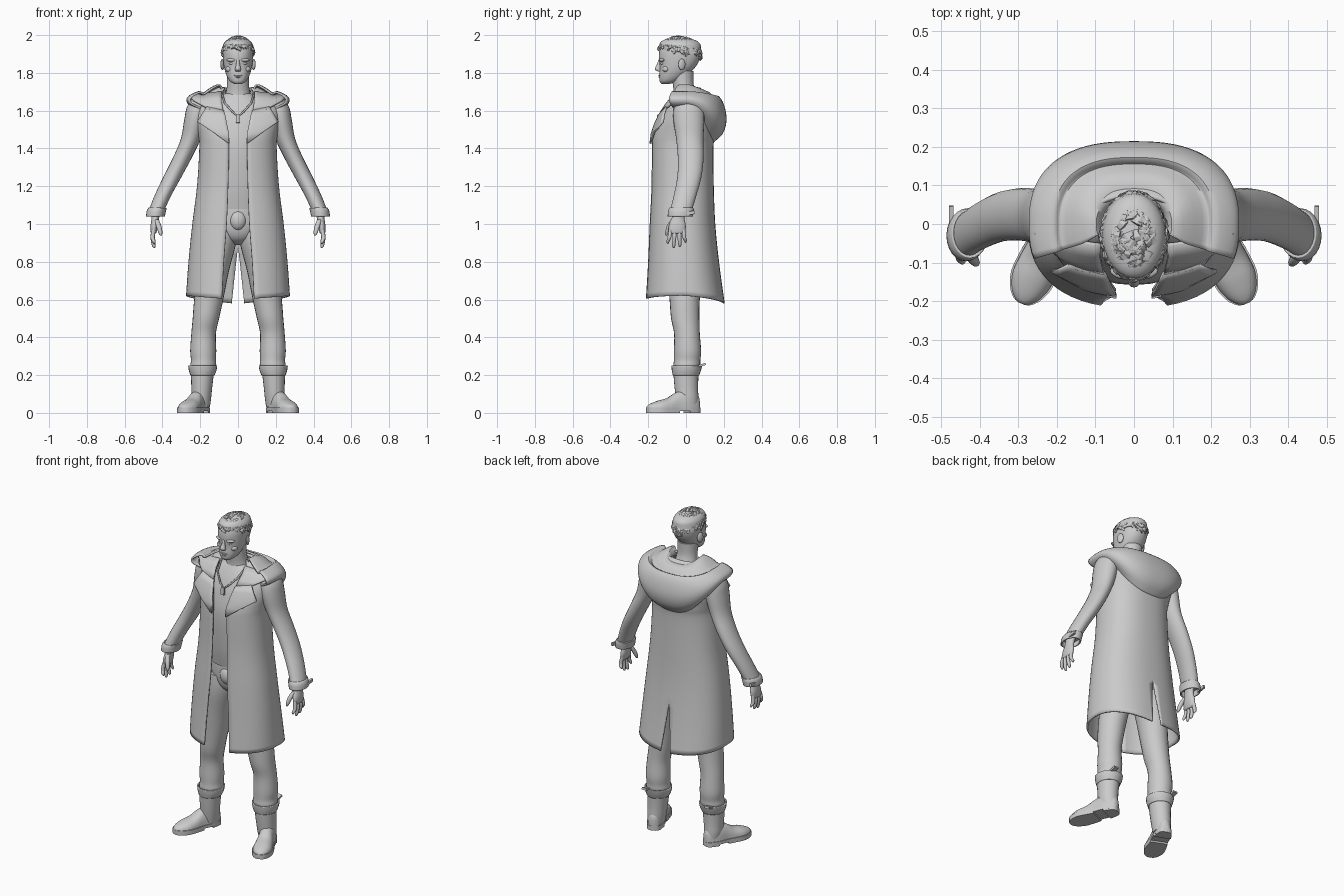
import bpy, bmesh, math, random
from mathutils import Vector, Matrix

if "Cube" in bpy.data.objects:
    bpy.data.objects.remove(bpy.data.objects["Cube"])

random.seed(4)


def spow(v, e):
    return math.copysign(abs(v) ** e, v)


def spline(rows, n=4):
    """Catmull-Rom samples through tuples of numbers."""
    out = []
    for i in range(len(rows) - 1):
        a, b, c, d = rows[max(i - 1, 0)], rows[i], rows[i + 1], rows[min(i + 2, len(rows) - 1)]
        for k in range(n):
            t = k / n
            out.append([0.5 * (2 * q + (r - p) * t + (2 * p - 5 * q + 4 * r - s) * t * t
                        + (3 * q - p - 3 * r + s) * t ** 3) for p, q, r, s in zip(a, b, c, d)])
    return out + [list(rows[-1])]


def finish(name, bm, mirror=False, thick=0, angle=45):
    bmesh.ops.recalc_face_normals(bm, faces=bm.faces)
    me = bpy.data.meshes.new(name)
    bm.to_mesh(me)
    bm.free()
    me.shade_smooth()
    me.set_sharp_from_angle(angle=math.radians(angle))
    ob = bpy.data.objects.new(name, me)
    bpy.context.collection.objects.link(ob)
    if mirror:
        ob.modifiers.new("mirror", 'MIRROR').merge_threshold = 0.0005
    if thick:
        m = ob.modifiers.new("cloth", 'SOLIDIFY')
        m.thickness, m.offset = thick, 0
    return ob


def grid(name, rings, closed=False, cap=False, **kw):
    bm = bmesh.new()
    vs = [[bm.verts.new(p) for p in r] for r in rings]
    n = len(vs[0])
    for a, b in zip(vs, vs[1:]):
        for i in range(n if closed else n - 1):
            j = (i + 1) % n
            bm.faces.new((a[i], a[j], b[j], b[i]))
    if cap:
        bm.faces.new(vs[0])
        bm.faces.new(vs[-1])
    return finish(name, bm, **kw)


def tube(name, rows, n=24, e=1.0, cap=True, steps=4, **kw):
    """Loft of level rings; each row is z, x, y, half width, half depth."""
    ang = [2 * math.pi * i / n for i in range(n)]
    rings = [[(x + rx * spow(math.cos(a), e), y + ry * spow(math.sin(a), e), z) for a in ang]
             for z, x, y, rx, ry in spline(rows, steps)]
    return grid(name, rings, closed=True, cap=cap, **kw)


def ball(name, loc, size, rot=0, **kw):
    bm = bmesh.new()
    bmesh.ops.create_uvsphere(bm, u_segments=16, v_segments=10, radius=1, matrix=Matrix.Translation(loc)
                              @ Matrix.Rotation(rot, 4, 'Z') @ Matrix.Diagonal((*size, 1)))
    return finish(name, bm, **kw)


def box(name, loc, size, rot, **kw):
    bm = bmesh.new()
    bmesh.ops.create_cube(bm, size=1, matrix=Matrix.Translation(loc)
                          @ Matrix.Rotation(rot, 4, 'X') @ Matrix.Diagonal((*size, 1)))
    return finish(name, bm, **kw)


# Head, neck and face
tube("head", [(1.742, 0, -.108, .02, .022), (1.755, 0, -.092, .042, .047), (1.785, 0, -.07, .06, .072),
              (1.83, 0, -.045, .074, .094), (1.88, 0, -.034, .08, .11), (1.92, 0, -.032, .08, .108),
              (1.95, 0, -.03, .07, .095), (1.975, 0, -.03, .045, .065), (1.985, 0, -.03, .012, .02)], 32, .92)
tube("neck", [(1.63, 0, .0, .085, .07), (1.69, 0, -.005, .066, .06), (1.74, 0, -.015, .058, .055),
              (1.81, 0, -.02, .058, .06)])
tube("nose", [(1.872, 0, -.137, .008, .008), (1.845, 0, -.142, .01, .012), (1.82, 0, -.148, .016, .017),
              (1.808, 0, -.14, .013, .01)], 12)
ball("brow", (.035, -.128, 1.868), (.028, .014, .009), .3, mirror=True)
ball("eye", (.033, -.123, 1.85), (.014, .012, .008), mirror=True)
ball("cheek", (.042, -.105, 1.82), (.024, .02, .018), mirror=True)
ball("upper_lip", (0, -.136, 1.786), (.024, .01, .005))
ball("lower_lip", (0, -.134, 1.778), (.02, .011, .006))
ball("chin", (0, -.122, 1.758), (.024, .018, .013))
ball("ear", (.082, -.022, 1.845), (.009, .02, .03), .4, mirror=True)

# Curly hair: a cap covered in bent tufts
tube("hair_cap", [(1.9, 0, .0, .08, .083), (1.93, 0, -.025, .082, .105), (1.955, 0, -.033, .076, .107),
                  (1.975, 0, -.035, .055, .08), (1.985, 0, -.035, .015, .025)])
bm = bmesh.new()
count = 0
while count < 230:
    d = Vector([random.gauss(0, 1) for _ in range(3)]).normalized()
    if d.z < -.15 + .6 * max(0, -d.y) + .3 * abs(d.x):
        continue
    count += 1
    base = Vector((d.x * .081, -.037 + d.y * .113, 1.889 + d.z * .097))
    t = d.cross(Vector([random.uniform(-1, 1) for _ in range(3)])).normalized()
    side = d.cross(t)
    prev = None
    for k in range(5):
        u = k / 2 - 1
        c = base + t * u * .019 + d * (.011 * (1 - u * u) - .003)
        w, h = .009 * (1 - .35 * abs(u)), .004
        ring = [bm.verts.new(c + side * sx * w + d * sz * h) for sx, sz in ((1, 1), (-1, 1), (-1, -1), (1, -1))]
        if prev:
            for i in range(4):
                bm.faces.new((prev[i], prev[(i + 1) % 4], ring[(i + 1) % 4], ring[i]))
        else:
            bm.faces.new(ring)
        prev = ring
    bm.faces.new(prev)
finish("hair_tufts", bm, angle=30)

# Shirt, trousers and necklace
tube("shirt", [(1.08, 0, -.012, .155, .118), (1.2, 0, -.018, .16, .13), (1.4, 0, -.02, .175, .138),
               (1.52, 0, -.008, .185, .13), (1.6, 0, 0, .175, .11), (1.65, 0, 0, .13, .085),
               (1.69, 0, 0, .07, .06)], 32, .9)
tube("trouser_hips", [(1.15, 0, -.01, .145, .11), (1.05, 0, -.01, .155, .115), (.97, 0, -.008, .15, .11),
                      (.92, 0, -.005, .1, .09), (.89, 0, 0, .03, .05)], 28)
ball("trouser_fly", (0, -.105, 1.02), (.045, .035, .055))
tube("trouser_leg", [(1.0, .085, -.008, .08, .105), (.9, .1, -.01, .09, .105), (.75, .13, -.005, .082, .095),
                     (.6, .155, -.007, .077, .08), (.5, .17, -.004, .07, .075), (.42, .182, .005, .065, .068),
                     (.33, .184, .008, .069, .072), (.28, .183, .006, .066, .07), (.25, .184, .004, .068, .07),
                     (.21, .188, 0, .055, .058)], mirror=True)
cord = bpy.data.curves.new("necklace_cord", 'CURVE')
cord.dimensions, cord.bevel_depth = '3D', .005
half = [(.0, .065, 1.70), (.07, .035, 1.705), (.085, -.04, 1.69), (.07, -.1, 1.64), (.03, -.13, 1.595)]
pts = half + [(0, -.143, 1.57)] + [(-x, y, z) for x, y, z in half[:0:-1]]
sp = cord.splines.new('POLY')
sp.points.add(len(pts) - 1)
for p, q in zip(sp.points, pts):
    p.co = (*q, 1)
sp.use_cyclic_u = True
bpy.context.collection.objects.link(bpy.data.objects.new("necklace_cord", cord))
box("pendant", (0, -.148, 1.558), (.022, .012, .045), -.1)

# Open coat body with back slit: z, half width, front y, back y, opening half width
COAT = [(.6, .27, -.213, .2, .085), (.8, .257, -.2, .17, .075), (1.0, .237, -.19, .15, .06),
        (1.2, .212, -.18, .142, .052), (1.4, .2, -.178, .14, .048), (1.47, .205, -.172, .148, .05),
        (1.55, .222, -.145, .15, .07), (1.62, .222, -.105, .14, .09), (1.68, .17, -.06, .11, .09),
        (1.72, .1, -.03, .07, .07)]
E = .85
rings = []
for z, hw, yf, yb, op in spline(COAT, 5):
    a0 = math.asin((op / hw) ** (1 / E))
    ring = []
    for i in range(29):
        a = a0 + (math.pi - a0) * i / 28
        x = hw * abs(math.sin(a)) ** E if i < 28 else 0
        y = (yf + yb) / 2 - (yb - yf) / 2 * spow(math.cos(a), E)
        slit = max(0, .88 - z) * .12
        hem = max(0, 1 - (z - .6) / .2)
        ring.append((max(x, slit), y, z + hem * (.02 * math.sin(a) - .02 * max(0, -math.cos(a)))))
    rings.append(ring)
grid("coat_body", rings, mirror=True, thick=.01)


def chest_y(x, z):
    """Front of the coat, slightly flattened, for laying lapels on."""
    for a, b in zip(COAT, COAT[1:]):
        if a[0] <= z <= b[0]:
            t = (z - a[0]) / (b[0] - a[0])
            hw, yf, yb = [a[i] + (b[i] - a[i]) * t for i in (1, 2, 3)]
            s = min(.95, .78 * x / hw) ** (1 / E)
            return (yf + yb) / 2 - (yb - yf) / 2 * math.sqrt(1 - s * s) ** E


def flap(name, pairs):
    rows = []
    for x0, z0, x1, z1 in pairs:
        row = []
        for i in range(9):
            x, z = x0 + (x1 - x0) * i / 8, z0 + (z1 - z0) * i / 8
            row.append((x, chest_y(x, z) - .014, z))
        rows.append(row)
    grid(name, rows, mirror=True, thick=.01)


# Notched lapels and collar
flap("lapel", [(.045, 1.425, .055, 1.43), (.048, 1.48, .13, 1.485), (.058, 1.53, .215, 1.54),
               (.066, 1.57, .19, 1.58), (.075, 1.6, .165, 1.62)])
flap("collar", [(.078, 1.6, .15, 1.605), (.083, 1.63, .205, 1.635), (.088, 1.66, .235, 1.65),
                (.086, 1.7, .258, 1.68)])

# Hood lying on the back: profile at the spine blends to profile at the shoulder
SPINE = [(.055, 1.66), (.07, 1.70), (.12, 1.695), (.155, 1.655), (.172, 1.672), (.198, 1.625),
         (.21, 1.55), (.19, 1.48), (.135, 1.43)]
SHOULDER = [(.085, 1.70), (.1, 1.735), (.14, 1.72), (.19, 1.688), (.21, 1.698), (.25, 1.68),
            (.268, 1.66), (.255, 1.635), (.2, 1.61)]
rows = []
for (b, zb), (s, zs) in zip(spline(SPINE, 3), spline(SHOULDER, 3)):
    row = []
    for i in range(49):
        a = math.radians(-110 + 220 * i / 48)
        w = max(0, math.cos(a)) ** 1.5
        row.append((s * spow(math.sin(a), .8), b * spow(math.cos(a), .8), zb * w + zs * (1 - w)))
    rows.append(row)
grid("hood", rows, thick=.01)

# Sleeves with turned cuffs
tube("sleeve", [(1.69, .165, .02, .015, .02), (1.67, .185, .018, .05, .058), (1.62, .212, .015, .058, .078),
                (1.55, .225, .015, .06, .082), (1.45, .25, .02, .053, .072), (1.35, .295, .025, .05, .068),
                (1.25, .347, .018, .048, .064), (1.15, .398, -.005, .044, .06), (1.07, .432, -.027, .041, .058)],
     mirror=True)
tube("cuff", [(1.085, .425, -.024, .044, .06), (1.07, .432, -.027, .047, .064), (1.04, .437, -.03, .046, .063)],
     cap=False, mirror=True, thick=.008)
box("cuff_tab", (.474, .02, 1.058), (.012, .055, .018), .15, mirror=True)

# Hands
tube("palm", [(1.07, .433, -.035, .024, .032), (1.03, .438, -.042, .02, .034), (.99, .443, -.046, .02, .045),
              (.955, .447, -.048, .015, .042), (.948, .447, -.048, .008, .036)], 20, mirror=True)
for i, (y, tip, lean) in enumerate([(-.082, .895, -.014), (-.059, .873, -.006), (-.036, .878, .003), (-.014, .9, .011)]):
    tube(f"finger_{i + 1}", [(.97, .446, y, .011, .011), (.93, .452, y + lean * .4, .0115, .0105),
                             (tip + .012, .446, y + lean, .0095, .009), (tip, .443, y + lean, .003, .003)],
         10, mirror=True)
tube("thumb", [(1.025, .432, -.068, .012, .012), (.99, .42, -.088, .014, .014), (.955, .411, -.1, .011, .011),
               (.938, .408, -.104, .004, .004)], 10, mirror=True)

# Boots: shaft, loose top, pull tab, foot and sole
tube("boot_shaft", [(.245, .188, .001, .064, .068), (.2, .189, 0, .06, .066), (.13, .192, .002, .055, .062),
                    (.08, .194, .006, .052, .06), (.03, .194, .01, .045, .055)], mirror=True)
tube("boot_top", [(.2, .188, 0, .06, .066), (.225, .187, .002, .069, .073), (.25, .187, .004, .073, .078)],
     cap=False, mirror=True, thick=.008)
box("boot_pull_tab", (.215, .08, .252), (.03, .05, .012), .3, mirror=True)

heel = Vector((.176, .07, 0))
along = (Vector((.292, -.207, 0)) - heel).normalized()
across = Vector((-along.y, along.x, 0))
FOOT = [(0, .012, .07), (.015, .032, .1), (.07, .046, .125), (.13, .046, .11), (.18, .052, .08),
        (.23, .054, .066), (.27, .041, .052), (.293, .022, .04), (.3, .006, .03)]
rings = []
for d, hw, top in spline(FOOT, 4):
    ring = []
    for i in range(24):
        a = 2 * math.pi * i / 24
        lift = max(0, math.sin(a)) ** .85 * (top - .02)
        ring.append(heel + along * d + across * hw * spow(math.cos(a), .85) + Vector((0, 0, .02 + lift)))
    rings.append(ring)
grid("boot_foot", rings, closed=True, cap=True, mirror=True)


def sole(name, rows, z0, z1):
    side = [heel + along * d + across * (hw + .004) for d, hw, _ in rows]
    side += [heel + along * d - across * (hw + .004) for d, hw, _ in reversed(rows)]
    grid(name, [[p + Vector((0, 0, z)) for p in side] for z in (z0, z1)], closed=True, cap=True, mirror=True)


sole("boot_sole", spline(FOOT, 3), .01, .028)
sole("boot_heel", spline(FOOT[:3], 3), 0, .012)
sole("boot_tread", spline(FOOT[3:], 3), 0, .012)
